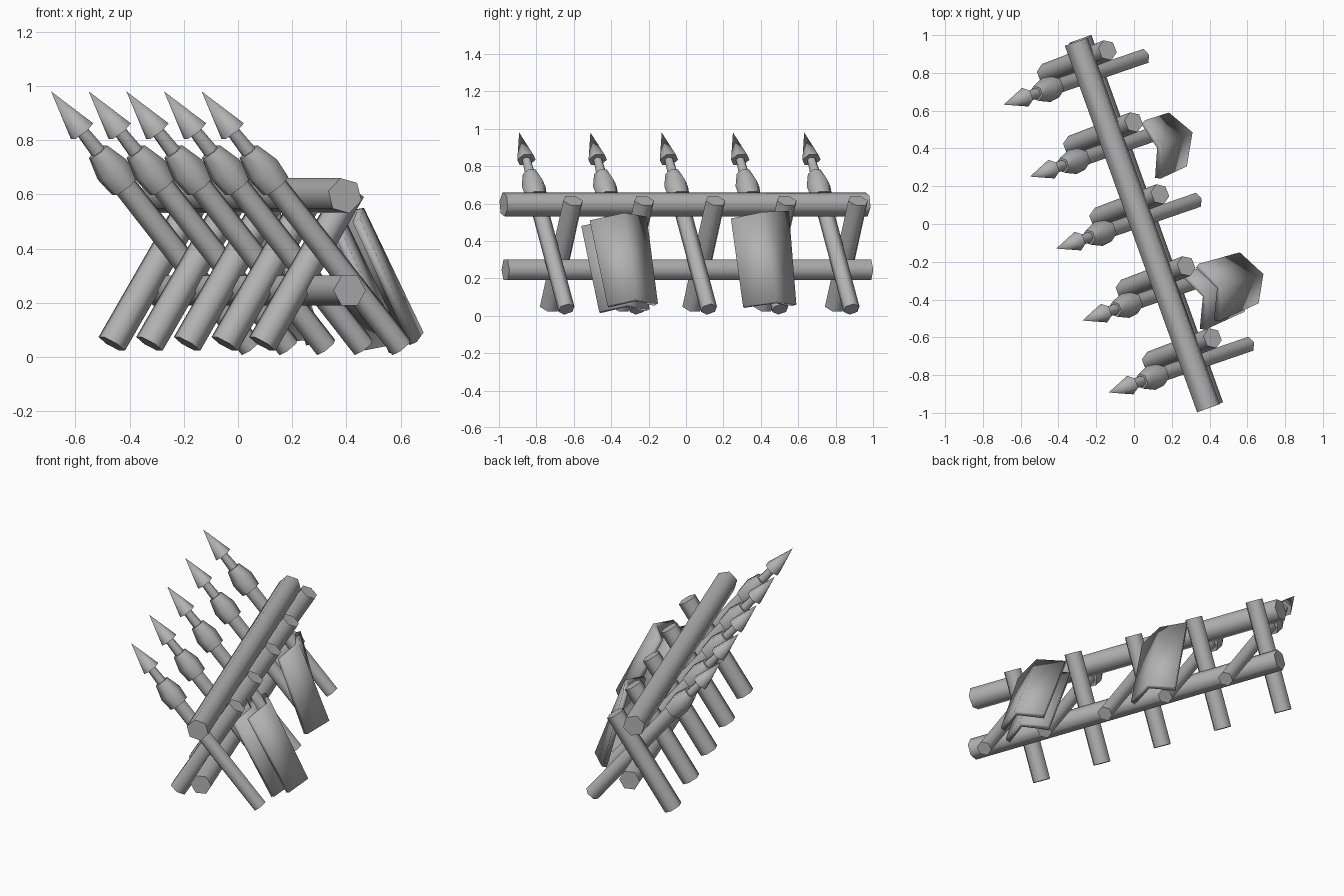
import bpy, bmesh, math
from mathutils import Vector, Matrix

cube = bpy.data.objects.get("Cube")
if cube:
    bpy.data.objects.remove(cube, do_unlink=True)

gray = bpy.data.materials.new("plain_gray")
gray.use_nodes = True
gray.diffuse_color = (0.45, 0.45, 0.45, 1)
gray.node_tree.nodes["Principled BSDF"].inputs["Base Color"].default_value = gray.diffuse_color

STEP = Vector((0.139, -0.381, 0))   # spacing of the repeated stakes
SIDES = 6


def finish(name, bm):
    bmesh.ops.recalc_face_normals(bm, faces=bm.faces)
    mesh = bpy.data.meshes.new(name)
    bm.to_mesh(mesh)
    bm.free()
    mesh.materials.append(gray)
    ob = bpy.data.objects.new(name, mesh)
    bpy.context.collection.objects.link(ob)
    bpy.ops.object.select_all(action='DESELECT')
    ob.select_set(True)
    bpy.context.view_layer.objects.active = ob
    bpy.ops.object.shade_smooth_by_angle(angle=math.radians(62))
    return ob


def turned(name, start, end, profile, spin=0):
    """Closed six-sided turning; profile holds (fraction along, radius)."""
    start, end = Vector(start), Vector(end)
    axis = end - start
    u = axis.cross(Vector((0, 0, 1))).normalized()
    v = u.cross(axis).normalized()
    bm = bmesh.new()
    rings = []
    for t, r in profile:
        ring = []
        for k in range(SIDES):
            a = math.radians(spin) + math.tau * k / SIDES
            ring.append(bm.verts.new(start + axis * t + (u * math.cos(a) + v * math.sin(a)) * r))
        rings.append(ring)
    for a, b in zip(rings, rings[1:]):
        for k in range(SIDES):
            j = (k + 1) % SIDES
            bm.faces.new((a[k], a[j], b[j], b[k]))
    bm.faces.new(rings[0])
    bm.faces.new(rings[-1])
    bmesh.ops.remove_doubles(bm, verts=bm.verts, dist=0.0005)
    return finish(name, bm)


def bent_plate(name, top, bottom, shift=(0, 0, 0)):
    """Plank folded along a ridge, given thickness toward the rails."""
    bm = bmesh.new()
    hi, lo = [[bm.verts.new(Vector(p) + Vector(shift)) for p in row] for row in (top, bottom)]
    for k in range(2):
        bm.faces.new((hi[k], lo[k], lo[k + 1], hi[k + 1]))
    ob = finish(name, bm)
    solid = ob.modifiers.new("thickness", 'SOLIDIFY')
    solid.thickness = 0.03
    solid.offset = -1 if ob.data.polygons[0].normal.x > 0 else 1
    return ob


# Long rails
turned("upper_rail", (-0.305, 0.965, 0.595), (0.395, -0.975, 0.595), [(0, 0.067), (1, 0.067)], 15)
turned("lower_rail", (-0.285, 0.98, 0.245), (0.412, -0.965, 0.245), [(0, 0.063), (1, 0.063)])

# Spears and crossing braces
tip, foot = Vector((-0.69, 0.632, 0.98)), Vector((0.047, 0.885, 0.035))
brace_low, brace_high = Vector((-0.466, 0.795, 0.048)), Vector((-0.14, 0.92, 0.615))
for i in range(5):
    o = STEP * i
    n = str(i + 1)
    turned("spear_point_" + n, tip + o, foot + o, [(0, 0.0001), (0.155, 0.052)])
    turned("spear_neck_" + n, tip + o, foot + o, [(0.15, 0.024), (0.25, 0.03)])
    turned("spear_collar_" + n, tip + o, foot + o, [(0.235, 0.042), (0.305, 0.067), (0.37, 0.06)])
    turned("spear_shaft_" + n, tip + o, foot + o, [(0.36, 0.045), (1, 0.045)], 30)
    turned("brace_" + n, brace_low + o, brace_high + o, [(0, 0.056), (1, 0.056)])

# Bent plates leaning on the back
bent_plate("rear_plate",
           [(0.14, 0.24, 0.52), (0.15, 0.41, 0.555), (0.06, 0.55, 0.56)],
           [(0.28, 0.305, 0.05), (0.31, 0.485, 0.075), (0.185, 0.59, 0.06)])
top = [(0.45, -0.515, 0.51), (0.465, -0.33, 0.55), (0.345, -0.21, 0.53)]
bottom = [(0.66, -0.42, 0.055), (0.685, -0.265, 0.09), (0.56, -0.15, 0.065)]
bent_plate("front_plate_outer", top, bottom)
bent_plate("front_plate_inner", top, bottom, (-0.075, -0.045, -0.03))
